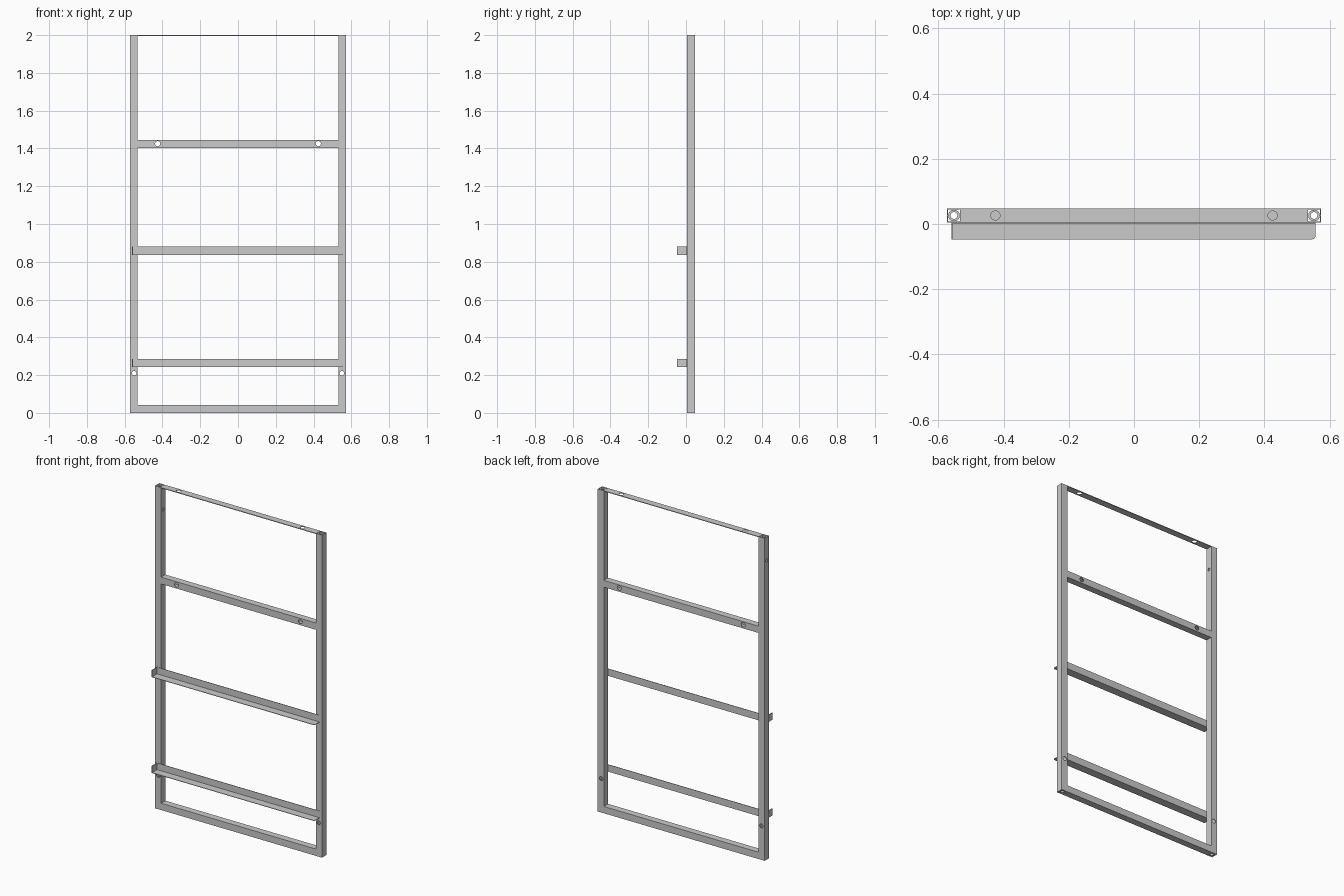
import bpy, bmesh, math
from mathutils import Matrix, Vector

if "Cube" in bpy.data.objects:
    bpy.data.objects.remove(bpy.data.objects["Cube"])

S, W = 0.042, 0.003          # tube size, wall thickness
Y0, Y1 = 0.005, 0.047        # frame depth range
YC = (Y0 + Y1) / 2
PX = 0.552                   # post centre
INNER = PX - S / 2           # inner face of a post


def finish(name, bm):
    bmesh.ops.recalc_face_normals(bm, faces=bm.faces)
    me = bpy.data.meshes.new(name)
    bm.to_mesh(me)
    bm.free()
    ob = bpy.data.objects.new(name, me)
    bpy.context.collection.objects.link(ob)
    return ob


def add_box(bm, lo, hi):
    lo, hi = Vector(lo), Vector(hi)
    m = Matrix.Translation((lo + hi) / 2) @ Matrix.Diagonal((*(hi - lo), 1))
    bmesh.ops.create_cube(bm, size=1, matrix=m)


def ring_solid(name, outer, inner, depth):
    """Hollow prism along local z from two matching loops, open through."""
    bm = bmesh.new()
    loops = [[bm.verts.new((x, y, z)) for x, y in pts]
             for pts, z in ((outer, 0), (outer, depth), (inner, depth), (inner, 0))]
    n = len(outer)
    for k in range(4):
        a, b = loops[k], loops[(k + 1) % 4]
        for i in range(n):
            j = (i + 1) % n
            bm.faces.new((a[i], a[j], b[j], b[i]))
    return finish(name, bm)


def square(h):
    return [(-h, -h), (h, -h), (h, h), (-h, h)]


def circle(r, n=24):
    return [(r * math.cos(2 * math.pi * i / n), r * math.sin(2 * math.pi * i / n)) for i in range(n)]


def tube(name, start, length, along_x=False):
    ob = ring_solid(name, square(S / 2), square(S / 2 - W), length)
    m = Matrix.Translation(start)
    if along_x:
        m = m @ Matrix.Rotation(math.pi / 2, 4, 'Y')
    ob.data.transform(m)
    return ob


def drill(ob, axis, points, r=0.0135, depth=0.06):
    """Cut round holes through a part along the given axis."""
    rot = {'X': Matrix.Rotation(math.pi / 2, 4, 'Y'),
           'Y': Matrix.Rotation(math.pi / 2, 4, 'X'),
           'Z': Matrix.Identity(4)}[axis]
    bm = bmesh.new()
    for p in points:
        bmesh.ops.create_cone(bm, cap_ends=True, segments=24, radius1=r, radius2=r,
                              depth=depth, matrix=Matrix.Translation(p) @ rot)
    cutter = finish("hole_cutter", bm)
    cutter.hide_render = True
    mod = ob.modifiers.new("holes", 'BOOLEAN')
    mod.operation = 'DIFFERENCE'
    mod.solver = 'EXACT'
    mod.object = cutter
    bpy.context.view_layer.objects.active = ob
    bpy.ops.object.modifier_apply(modifier=mod.name)
    bpy.data.objects.remove(cutter)


# Upright posts with threaded rings in their open ends
for side, s in (("left", -1), ("right", 1)):
    post = tube(side + "_post", (s * PX, YC, 0), 2)
    drill(post, 'Y', [(s * 0.55, YC, 0.21)], r=0.012)
    if s < 0:
        drill(post, 'X', [(-PX, YC, 1.855)], r=0.009)
    for end, z in (("bottom", 0.002), ("top", 1.983)):
        ring = ring_solid(f"{side}_{end}_ring", circle(0.0178), circle(0.0105), 0.015)
        ring.data.transform(Matrix.Translation((s * PX, YC, z)))

# Bottom and middle rails
tube("bottom_rail", (-INNER, YC, S / 2), 2 * INNER, True)
mid = tube("middle_rail", (-INNER, YC, 1.423), 2 * INNER, True)
drill(mid, 'Y', [(s * 0.425, YC, 1.425) for s in (-1, 1)])

# Thin top plate
bm = bmesh.new()
add_box(bm, (-INNER, Y0, 1.996), (INNER, Y1, 2.0))
top = finish("top_plate", bm)
drill(top, 'Z', [(s * 0.425, YC, 1.998) for s in (-1, 1)], r=0.014)

# Angle-profile shelf brackets: back leg, rounded bottom leg, closed left end
XL, XR, YF, T = -0.56, 0.557, -0.047, 0.003
for name, z in (("lower", 0.242), ("upper", 0.836)):
    bm = bmesh.new()
    add_box(bm, (XL, Y0 - T, z), (XR, Y0, z + 0.044))
    add_box(bm, (XL, YF, z), (XL + T, Y0, z + 0.044))
    R = 0.012
    pts = [(XL, Y0), (XL, YF)]
    for i in range(7):
        a = -math.pi / 2 + i * math.pi / 12
        pts.append((XR - R + R * math.cos(a), YF + R + R * math.sin(a)))
    pts.append((XR, Y0))
    f = bm.faces.new([bm.verts.new((x, y, z)) for x, y in pts])
    up = bmesh.ops.extrude_face_region(bm, geom=[f])
    bmesh.ops.translate(bm, vec=(0, 0, T),
                        verts=[v for v in up["geom"] if isinstance(v, bmesh.types.BMVert)])
    finish(name + "_shelf_bracket", bm)

# Smooth the round holes and rings, keep the rest crisp
for ob in bpy.context.scene.objects:
    ob.select_set(True)
bpy.context.view_layer.objects.active = top
bpy.ops.object.shade_smooth_by_angle(angle=math.radians(30))
